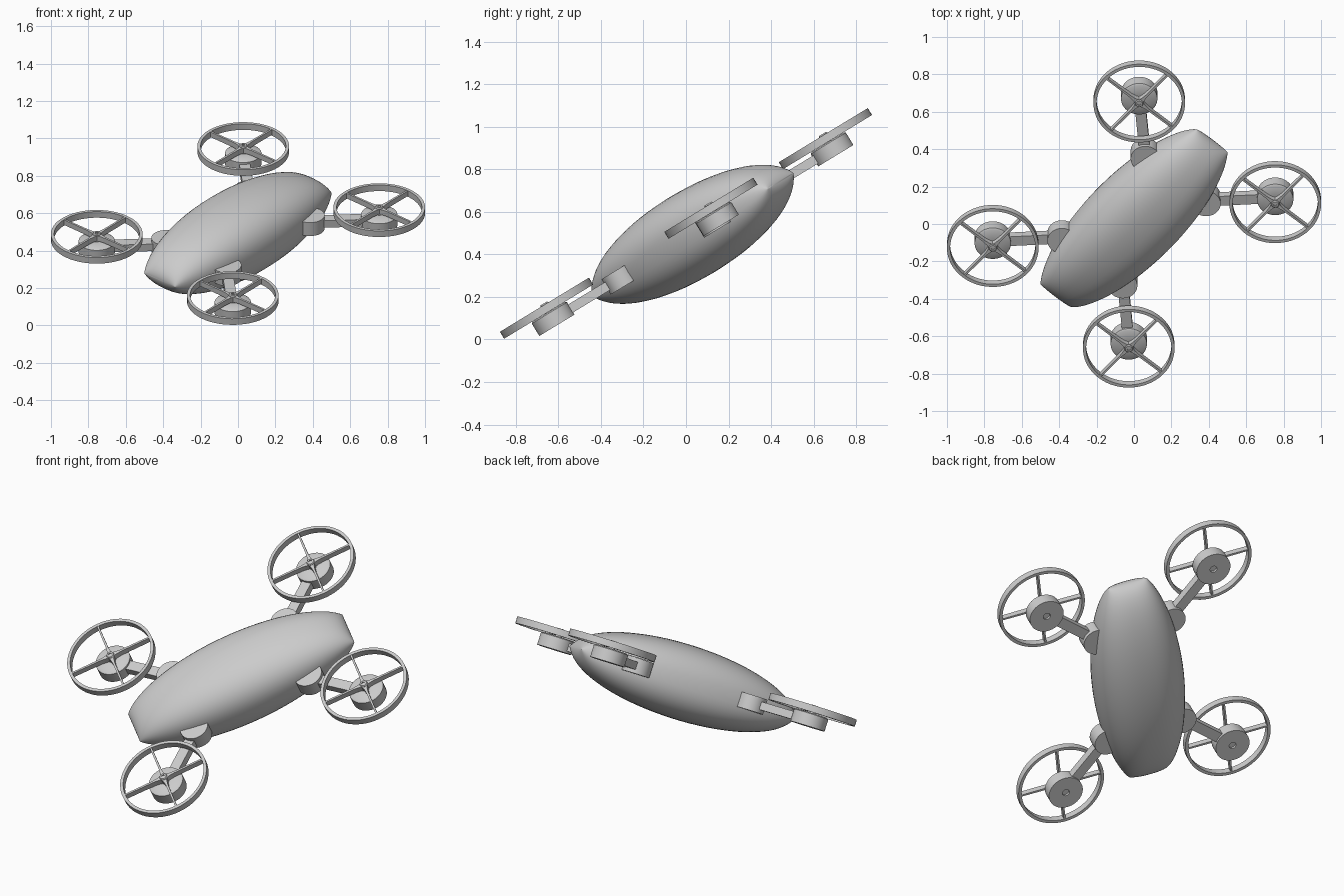
import bpy, bmesh, math
from mathutils import Matrix, Vector

if "Cube" in bpy.data.objects:
    bpy.data.objects.remove(bpy.data.objects["Cube"])

# Whole craft: local x = body length, z = rotor axis; then yawed, pitched and lifted
POSE = (Matrix.Translation((0, 0.031, 0.494)) @ Matrix.Rotation(math.radians(31.3), 4, 'X')
        @ Matrix.Rotation(math.radians(49.1), 4, 'Z'))


def finish(name, bm, angle=35):
    bmesh.ops.recalc_face_normals(bm, faces=bm.faces)
    me = bpy.data.meshes.new(name)
    bm.to_mesh(me)
    bm.free()
    ob = bpy.data.objects.new(name, me)
    bpy.context.collection.objects.link(ob)
    ob.matrix_world = POSE
    bpy.ops.object.select_all(action='DESELECT')
    ob.select_set(True)
    bpy.context.view_layer.objects.active = ob
    bpy.ops.object.shade_smooth_by_angle(angle=math.radians(angle))
    return ob


def loft(bm, rings, closed=False):
    rows = [[bm.verts.new(p) for p in r] for r in rings]
    n = len(rows[0])
    pairs = list(zip(rows, rows[1:])) + ([(rows[-1], rows[0])] if closed else [])
    for a, b in pairs:
        for i in range(n):
            j = (i + 1) % n
            bm.faces.new((a[i], a[j], b[j], b[i]))
    if not closed:
        bm.faces.new(rows[0])
        bm.faces.new(rows[-1])


def lathe(name, profile, cx, cy, closed=False, seg=48):
    bm = bmesh.new()
    loft(bm, [[(cx + r * math.cos(2 * math.pi * i / seg), cy + r * math.sin(2 * math.pi * i / seg), z)
               for i in range(seg)] for r, z in profile], closed)
    return finish(name, bm)


# Body: elliptical side profile, barrel plan with cut-off ends
def power(v, e):
    return math.copysign(abs(v) ** e, v)


bm = bmesh.new()
rings = []
STEPS, SEG, LEN = 40, 48, 0.64
for k in range(STEPS + 1):
    t = math.sin(math.pi * (k / STEPS - 0.5))
    x = LEN * t
    w = 0.25 * math.sqrt(1 - (x / 0.71) ** 2)
    h = max(0.205 * math.sqrt(max(0, 1 - t * t)), 0.004)
    rings.append([(x, w * power(math.cos(a), 0.85), h * power(math.sin(a), 0.85))
                  for a in (2 * math.pi * i / SEG for i in range(SEG))])
loft(bm, rings)
finish("body", bm, 40)

for sx, sy, label in ((1, 1, "back"), (1, -1, "right"), (-1, 1, "left"), (-1, -1, "front")):
    cx, cy = 0.598 * sx, 0.481 * sy
    root = Vector((0.34 * sx, 0.215 * sy, 0))

    # Round mount on the body side
    lathe(label + "_arm_mount", [(0.078, -0.042), (0.078, 0.042)], root.x, root.y)

    # Square arm
    d = Vector((cx, cy, 0)) - root
    side = Vector((-d.y, d.x, 0)).normalized() * 0.029
    up = Vector((0, 0, 0.022))
    bm = bmesh.new()
    loft(bm, [[p + side + up, p - side + up, p - side - up, p + side - up]
              for p in (root, root + d * 0.85)])
    finish(label + "_arm", bm)

    # Motor with a small recess underneath
    lathe(label + "_motor", [(0.02, -0.022), (0.02, -0.034), (0.097, -0.034), (0.097, 0.034),
                             (0.088, 0.04), (0.03, 0.04)], cx, cy)

    # Guard ring
    lathe(label + "_guard_ring", [(0.245, 0.041), (0.245, 0.079), (0.228, 0.079), (0.228, 0.041)],
          cx, cy, True, 64)

    # Hub and flared spokes
    lathe(label + "_hub", [(0.02, 0.03), (0.022, 0.08), (0.018, 0.086), (0.009, 0.086), (0.009, 0.08)],
          cx, cy, seg=24)
    bm = bmesh.new()
    for q in range(4):
        rot = Matrix.Translation((cx, cy, 0)) @ Matrix.Rotation(q * math.pi / 2, 4, 'Z')
        loft(bm, [[rot @ Vector((r, w * a, z)) for a, z in ((1, 0.078), (-1, 0.078), (-1, 0.046), (1, 0.046))]
                  for r, w in ((0.01, 0.018), (0.03, 0.01), (0.06, 0.006), (0.235, 0.005))])
    finish(label + "_spokes", bm)
